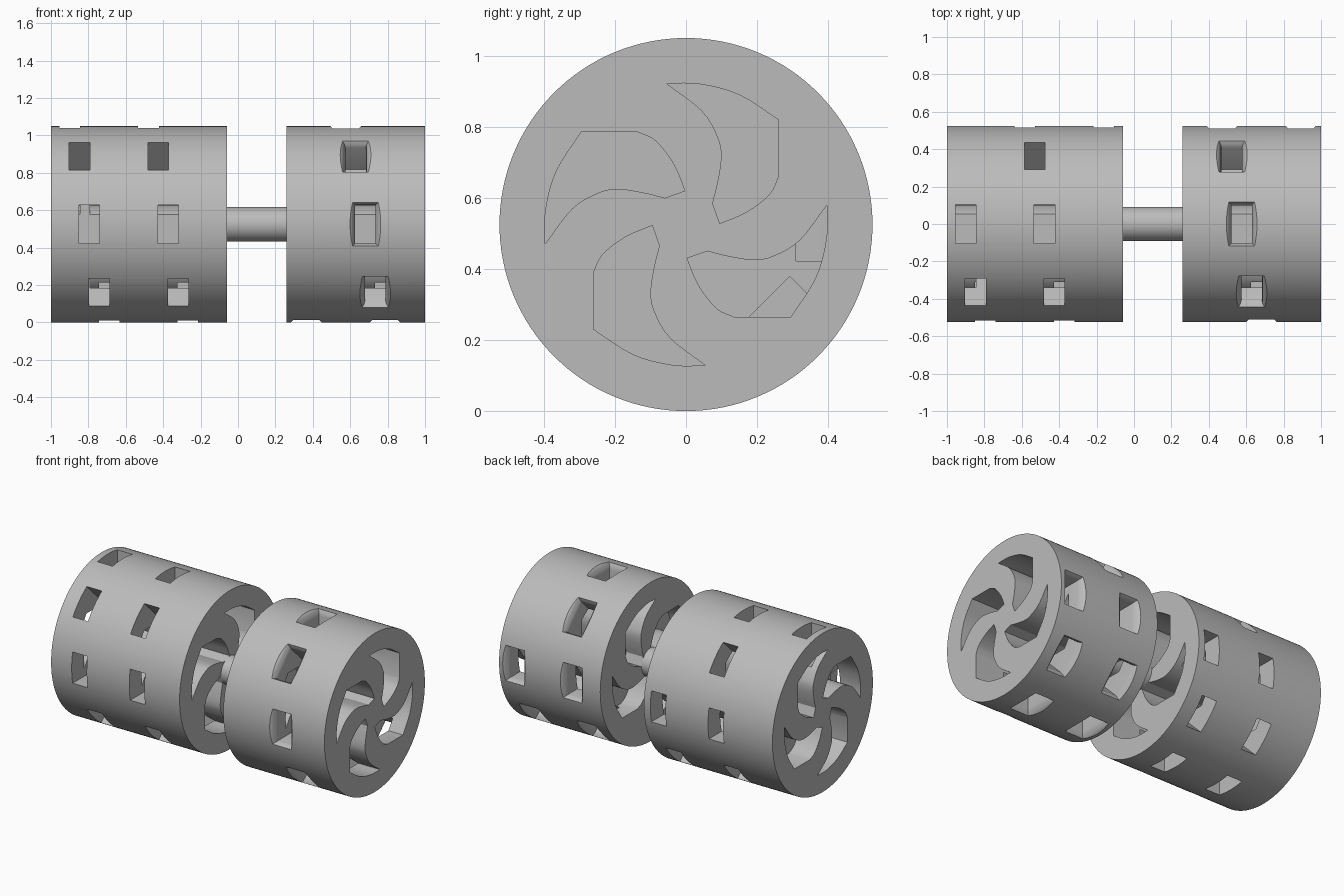
import bpy, bmesh, math
from mathutils import Matrix, Vector

cube = bpy.data.objects.get("Cube")
if cube:
    bpy.data.objects.remove(cube, do_unlink=True)

R = 0.525          # drum radius, also the height of the axis
STEP = 0.0527      # sideways shift from one window to the next on the helix

grey = bpy.data.materials.new("plain grey")
grey.use_nodes = True
grey.diffuse_color = (0.5, 0.5, 0.5, 1)
grey.node_tree.nodes["Principled BSDF"].inputs["Base Color"].default_value = (0.5, 0.5, 0.5, 1)


def make_object(name, bm):
    bmesh.ops.recalc_face_normals(bm, faces=bm.faces)
    mesh = bpy.data.meshes.new(name)
    bm.to_mesh(mesh)
    bm.free()
    mesh.materials.append(grey)
    obj = bpy.data.objects.new(name, mesh)
    bpy.context.collection.objects.link(obj)
    return obj


def cylinder(name, x0, x1, radius, sides):
    bm = bmesh.new()
    place = Matrix.Translation(((x0 + x1) / 2, 0, R)) @ Matrix.Rotation(math.pi / 2, 4, 'Y')
    bmesh.ops.create_cone(bm, cap_ends=True, segments=sides, radius1=radius,
                          radius2=radius, depth=x1 - x0, matrix=place)
    return make_object(name, bm)


def loft(bm, rings):
    """Closed solid through a list of equal-length rings."""
    loops = [[bm.verts.new(p) for p in ring] for ring in rings]
    n = len(loops[0])
    bm.faces.new(loops[0])
    bm.faces.new(loops[-1][::-1])
    for a, b in zip(loops, loops[1:]):
        for i in range(n):
            bm.faces.new((a[i], a[(i + 1) % n], b[(i + 1) % n], b[i]))


def smooth_path(points, steps=4):
    """Catmull-Rom curve through a few points."""
    pts = [Vector(p) for p in points]
    pts = [2 * pts[0] - pts[1]] + pts + [2 * pts[-1] - pts[-2]]
    out = []
    for a, b, c, d in zip(pts, pts[1:], pts[2:], pts[3:]):
        for k in range(steps):
            t = k / steps
            out.append(0.5 * (2 * b + (c - a) * t + (2 * a - 5 * b + 4 * c - d) * t ** 2
                              + (3 * b - a - 3 * c + d) * t ** 3))
    return out      # the last point starts the next path


# Outline of one curved blade opening, as three smooth sides and one straight side
TIP, SHOULDER, ELBOW, HUB, HEEL = (-.055, .397), (.26, .295), (.26, .135), (.095, .003), (.075, .06)
OUTLINE = (smooth_path([TIP, (.04, .395), (.15, .365), SHOULDER])
           + [Vector(SHOULDER)]
           + smooth_path([ELBOW, (.235, .085), (.17, .035), HUB])
           + [Vector(HUB)]
           + smooth_path([HEEL, (.09, .12), (.1, .19), (.09, .245), (.045, .32), TIP]))


def pocket_cutter(spans):
    bm = bmesh.new()
    for x0, x1 in spans:
        for turn in range(4):
            spin = Matrix.Rotation(turn * math.pi / 2, 2)
            ring = [spin @ p for p in OUTLINE]
            loft(bm, [[(x, p.x, R + p.y) for p in ring] for x in (x0, x1)])
    return make_object("pocket_cutter", bm)


def window_cutter(x_first, first, count, flare):
    """Boxes along a helix; the mouth of each may be rounded outwards."""
    bm = bmesh.new()
    for k in range(count):
        a = (first + k) * math.pi / 4
        out = Vector((0, -math.sin(a), math.cos(a)))
        side = Vector((0, math.cos(a), math.sin(a)))
        centre = Vector((x_first + k * STEP, 0, R))
        rings = []
        for r, grow in ((.31, 0), (.475, 0), (.495, .15), (.512, .5), (.526, 1), (.56, 1)):
            w, h = .055 + flare * grow, .103 + flare * grow
            rings.append([centre + out * r + Vector((sx * w, 0, 0)) + side * sy * h
                          for sx, sy in ((-1, -1), (1, -1), (1, 1), (-1, 1))])
        loft(bm, rings)
    return make_object("window_cutter", bm)


def finish(obj):
    bpy.ops.object.select_all(action='DESELECT')
    obj.select_set(True)
    bpy.context.view_layer.objects.active = obj
    bpy.ops.object.shade_smooth_by_angle(angle=math.radians(30))


def drum(name, x0, x1, wall, windows):
    """Drum with blade pockets from both ends, parted by a wall, and side windows."""
    obj = cylinder(name, x0, x1, R, 128)
    cutters = [pocket_cutter([(x0 - .1, wall[0]), (wall[1], x1 + .1)]), window_cutter(*windows)]
    for cutter in cutters:
        cutter.hide_render = True
        mod = obj.modifiers.new("cut", 'BOOLEAN')
        mod.operation, mod.solver, mod.object = 'DIFFERENCE', 'EXACT', cutter
    bpy.context.view_layer.update()
    result = bpy.data.meshes.new_from_object(obj.evaluated_get(bpy.context.evaluated_depsgraph_get()))
    obj.modifiers.clear()
    obj.data = result
    result.materials.clear()
    result.materials.append(grey)
    for cutter in cutters:
        bpy.data.objects.remove(cutter, do_unlink=True)
    finish(obj)


# Long drum, short drum and the axle that joins them
drum("long_drum", -1, -.06, (-.845, -.79), (-.9, 0, 15, 0))
drum("short_drum", .26, 1, (.385, .44), (.365, 4, 11, .028))
finish(cylinder("axle", -.06, .26, .092, 48))
